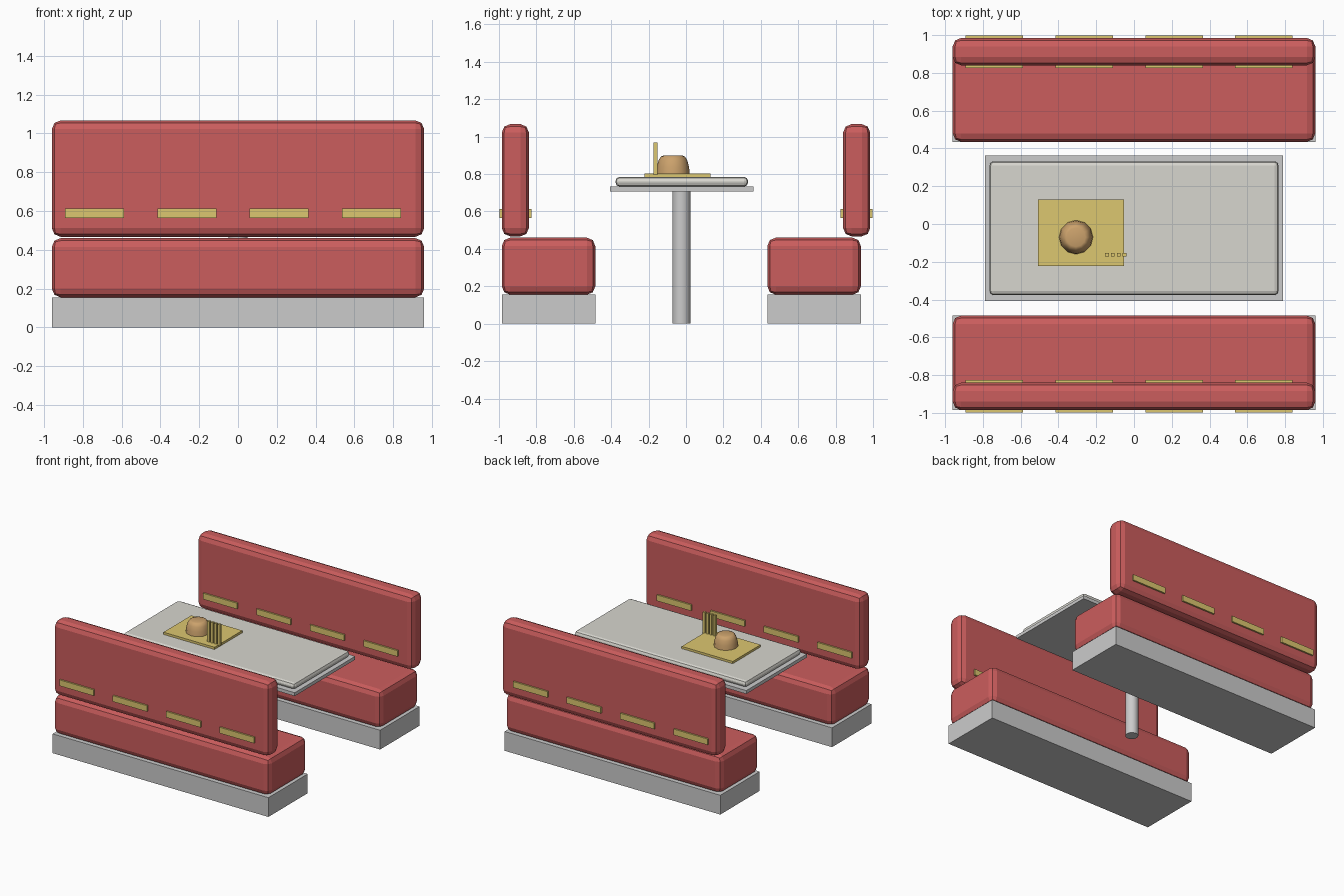
import bpy, bmesh
from math import radians, cos, sin, tau

if "Cube" in bpy.data.objects:
    bpy.data.objects.remove(bpy.data.objects["Cube"])


def material(name, rgb):
    m = bpy.data.materials.new(name)
    m.diffuse_color = (*rgb, 1)
    m.use_nodes = True
    m.node_tree.nodes["Principled BSDF"].inputs["Base Color"].default_value = m.diffuse_color
    return m


RED = material("red_vinyl", (0.60, 0.11, 0.11))
GOLD = material("gold", (0.72, 0.57, 0.16))
CREAM = material("cream", (0.68, 0.67, 0.62))
BUN = material("toasted_bun", (0.60, 0.36, 0.15))


def box(name, x, y, z, mat=None, bevel=0, segments=2):
    """Box from (min, max) ranges, with optional rounded edges."""
    r = (x, y, z)
    bpy.ops.mesh.primitive_cube_add(size=1, location=[(a + b) / 2 for a, b in r])
    ob = bpy.context.object
    ob.name = name
    ob.scale = [b - a for a, b in r]
    bpy.ops.object.transform_apply(location=False, rotation=False, scale=True)
    if mat:
        ob.data.materials.append(mat)
    if bevel:
        mod = ob.modifiers.new("rounded", 'BEVEL')
        mod.width, mod.segments = bevel, segments
    return ob


def lathe(name, profile, sides, location, mat=None):
    """Capped solid of revolution from (radius, height) rings."""
    bm = bmesh.new()
    rings = [[bm.verts.new((r * cos(tau * i / sides), r * sin(tau * i / sides), z))
              for i in range(sides)] for r, z in profile]
    for a, b in zip(rings, rings[1:]):
        for i in range(sides):
            j = (i + 1) % sides
            bm.faces.new((a[i], a[j], b[j], b[i]))
    bm.faces.new(rings[0][::-1])
    bm.faces.new(rings[-1])
    me = bpy.data.meshes.new(name)
    bm.to_mesh(me)
    bm.free()
    ob = bpy.data.objects.new(name, me)
    ob.location = location
    bpy.context.collection.objects.link(ob)
    if mat:
        me.materials.append(mat)
    bpy.ops.object.select_all(action='DESELECT')
    ob.select_set(True)
    bpy.context.view_layer.objects.active = ob
    bpy.ops.object.shade_smooth_by_angle(angle=radians(40))
    return ob


# Two benches: plinth, seat cushion, backrest and gold trim through the backrest
W = (-0.96, 0.96)
for side, seat_y, back_y in (("front", (-0.985, -0.485), (-0.985, -0.84)),
                             ("back", (0.435, 0.935), (0.84, 0.985))):
    box(f"{side}_plinth", W, seat_y, (0, 0.155))
    box(f"{side}_seat", W, seat_y, (0.155, 0.46), RED, 0.045)
    box(f"{side}_backrest", W, back_y, (0.467, 1.067), RED, 0.045)
    trim_y = (back_y[0] - 0.013, back_y[1] + 0.013)
    for i in range(4):
        x = -0.74 + 0.476 * i
        box(f"{side}_trim_{i + 1}", (x - 0.152, x + 0.152), trim_y, (0.565, 0.613), GOLD)

# Table: post, metal edge plate and rounded top
lathe("table_post", [(0.048, 0), (0.048, 0.71)], 24, (0, -0.025, 0))
box("table_plate", (-0.79, 0.79), (-0.407, 0.362), (0.706, 0.733))
box("table_top", (-0.765, 0.765), (-0.377, 0.332), (0.733, 0.785), CREAM, 0.022)

# Serving tray with a bun and four fries
box("tray", (-0.507, -0.053), (-0.223, 0.13), (0.785, 0.803), GOLD)
lathe("bun", [(0.09, 0), (0.086, 0.035), (0.077, 0.07), (0.064, 0.091), (0.05, 0.096)],
      12, (-0.307, -0.07, 0.803), BUN)
for i in range(4):
    x = -0.143 + 0.031 * i
    box(f"fry_{i + 1}", (x - 0.01, x + 0.01), (-0.173, -0.153), (0.795, 0.968), GOLD)
